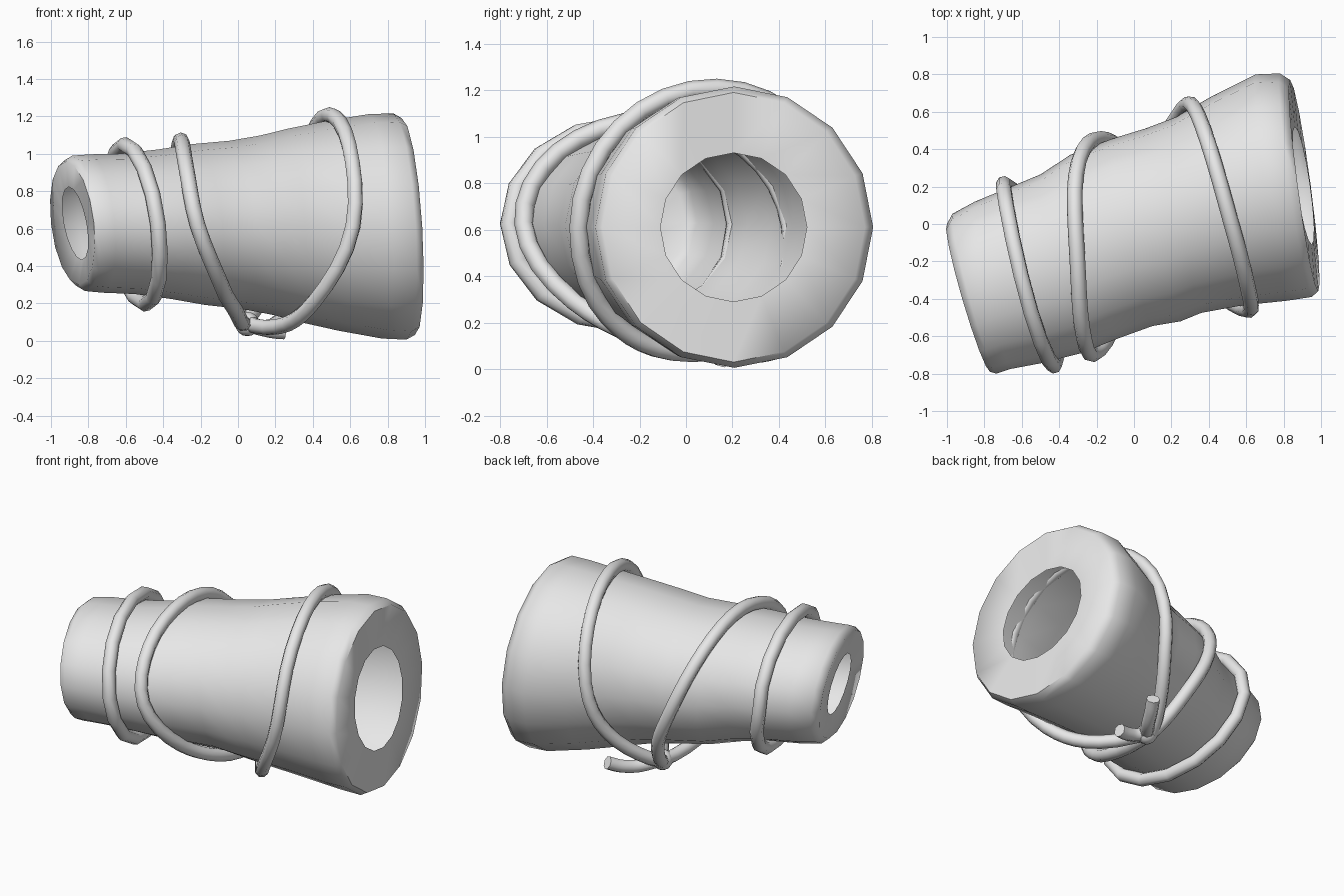
import bpy, bmesh, math
from mathutils import Vector

cube = bpy.data.objects.get("Cube")
if cube:
    bpy.data.objects.remove(cube, do_unlink=True)

grey = bpy.data.materials.new("plain_grey")
grey.use_nodes = True
color = (0.8, 0.8, 0.8, 1)
grey.diffuse_color = color
grey.node_tree.nodes["Principled BSDF"].inputs["Base Color"].default_value = color

SIDES = 16
LEAN = 0.035   # sections lean slightly along the sleeve
CORD = 0.042

# Sleeve sections: back side x, y / front side x, y / half height
RINGS = [
    (-.93, -.19, -.81, -.59, .195),
    (-1.0, .00, -.77, -.79, .33),
    (-.97, .055, -.735, -.80, .362),
    (-.85, .12, -.66, -.775, .37),
    (-.68, .19, -.50, -.745, .375),
    (-.50, .265, -.28, -.69, .40),
    (-.34, .37, -.08, -.61, .43),
    (-.12, .455, .10, -.545, .45),
    (.06, .51, .25, -.52, .48),
    (.22, .57, .36, -.475, .515),
    (.42, .685, .58, -.435, .56),
    (.65, .80, .82, -.41, .60),
    (.78, .805, .95, -.39, .605),
    (.835, .77, .985, -.36, .58),
    (.86, .52, .95, -.11, .32),
]


def ring_point(ring, angle, lift=0.0):
    """Point on a section; angle 0 is the back, 90 degrees the top."""
    bx, by, fx, fy, h = ring
    c, s = math.cos(angle), math.sin(angle)
    side = Vector(((bx - fx) / 2, (by - fy) / 2, 0))
    side += side.normalized() * lift
    mid = Vector(((bx + fx) / 2, (by + fy) / 2, 0.62 - 0.01 * (bx + fx) / 2))
    return mid + side * c + Vector((-LEAN * s, 0, (h + lift) * s))


def section_at(u):
    """Blend the two sleeve sections around centre position u."""
    body = RINGS[2:-2]
    for a, b in zip(body, body[1:]):
        ua, ub = (a[0] + a[2]) / 2, (b[0] + b[2]) / 2
        if ua <= u <= ub:
            f = (u - ua) / (ub - ua)
            return [p + (q - p) * f for p, q in zip(a, b)]
    return body[-1]


def smooth(obj, angle=180):
    bpy.ops.object.select_all(action='DESELECT')
    obj.select_set(True)
    bpy.context.view_layer.objects.active = obj
    bpy.ops.object.shade_smooth_by_angle(angle=math.radians(angle))


def make_cord(name, points, closed=False):
    """Round cord along a path."""
    curve = bpy.data.curves.new(name, 'CURVE')
    curve.dimensions = '3D'
    curve.bevel_depth = CORD
    curve.bevel_resolution = 2
    curve.use_fill_caps = True
    spline = curve.splines.new('POLY')
    spline.points.add(len(points) - 1)
    for sp, p in zip(spline.points, points):
        sp.co = (*p, 1)
    spline.use_cyclic_u = closed
    obj = bpy.data.objects.new(name, curve)
    bpy.context.collection.objects.link(obj)
    bpy.ops.object.select_all(action='DESELECT')
    obj.select_set(True)
    bpy.context.view_layer.objects.active = obj
    bpy.ops.object.convert(target='MESH')
    obj = bpy.context.object
    obj.data.materials.clear()
    obj.data.materials.append(grey)
    smooth(obj, 50)


def spline_path(keys, steps=4):
    """Catmull-Rom curve through the keys."""
    keys = [Vector(k) for k in keys]
    ext = [2 * keys[0] - keys[1]] + keys + [2 * keys[-1] - keys[-2]]
    out = []
    for p0, p1, p2, p3 in zip(ext, ext[1:], ext[2:], ext[3:]):
        for i in range(steps):
            t = i / steps
            out.append(0.5 * (2 * p1 + (p2 - p0) * t
                              + (2 * p0 - 5 * p1 + 4 * p2 - p3) * t ** 2
                              + (3 * p1 - p0 - 3 * p2 + p3) * t ** 3))
    return out + [keys[-1]]


def wrap(keys):
    """Turn (degrees, position, lift) keys into a path over the sleeve."""
    return [ring_point(section_at(u), math.radians(a), lift)
            for a, u, lift in spline_path(keys)]


# Hollow tapered sleeve with inturned ends
bm = bmesh.new()
loops = [[bm.verts.new(ring_point(r, math.tau * i / SIDES)) for i in range(SIDES)]
         for r in RINGS]
for la, lb in zip(loops, loops[1:]):
    for i in range(SIDES):
        j = (i + 1) % SIDES
        bm.faces.new((la[i], lb[i], lb[j], la[j]))
bmesh.ops.recalc_face_normals(bm, faces=bm.faces)
mesh = bpy.data.meshes.new("sleeve")
bm.to_mesh(mesh)
bm.free()
mesh.materials.append(grey)
sleeve = bpy.data.objects.new("sleeve", mesh)
bpy.context.collection.objects.link(sleeve)
smooth(sleeve, 60)

# Separate cord loop near the narrow end
ON = 0.03
narrow = wrap([(0, -.60, ON), (90, -.57, .045), (180, -.53, ON),
               (270, -.53, .045), (360, -.60, ON)])
make_cord("narrow_end_loop", narrow[:-1], closed=True)

# Two slanted loops that meet at the knot
make_cord("middle_loop", wrap([
    (-67, .05, .11), (-35, .0, .05), (0, -.09, ON), (45, -.19, ON),
    (90, -.27, ON), (135, -.34, ON), (180, -.34, ON), (225, -.21, ON),
    (255, -.07, .05), (293, .05, .10)]))
make_cord("wide_end_loop", wrap([
    (-67, .05, .11), (-35, .23, .05), (0, .36, ON), (45, .45, ON),
    (90, .52, ON), (135, .56, ON), (180, .53, ON), (225, .34, ON),
    (255, .21, .05), (293, .05, .10)]))

# Knot and its two loose ends
KNOT = Vector((.05, .18, .09))
bpy.ops.mesh.primitive_uv_sphere_add(segments=12, ring_count=8, radius=.065, location=KNOT)
knot = bpy.context.object
knot.name = "knot"
knot.data.materials.append(grey)
smooth(knot)
make_cord("long_loose_end", spline_path([KNOT, (.14, .30, .07), (.20, .40, .09), (.25, .48, .13)]))
make_cord("short_loose_end", spline_path([KNOT, (.12, .15, .07), (.19, .15, .055), (.25, .16, .05)]))
